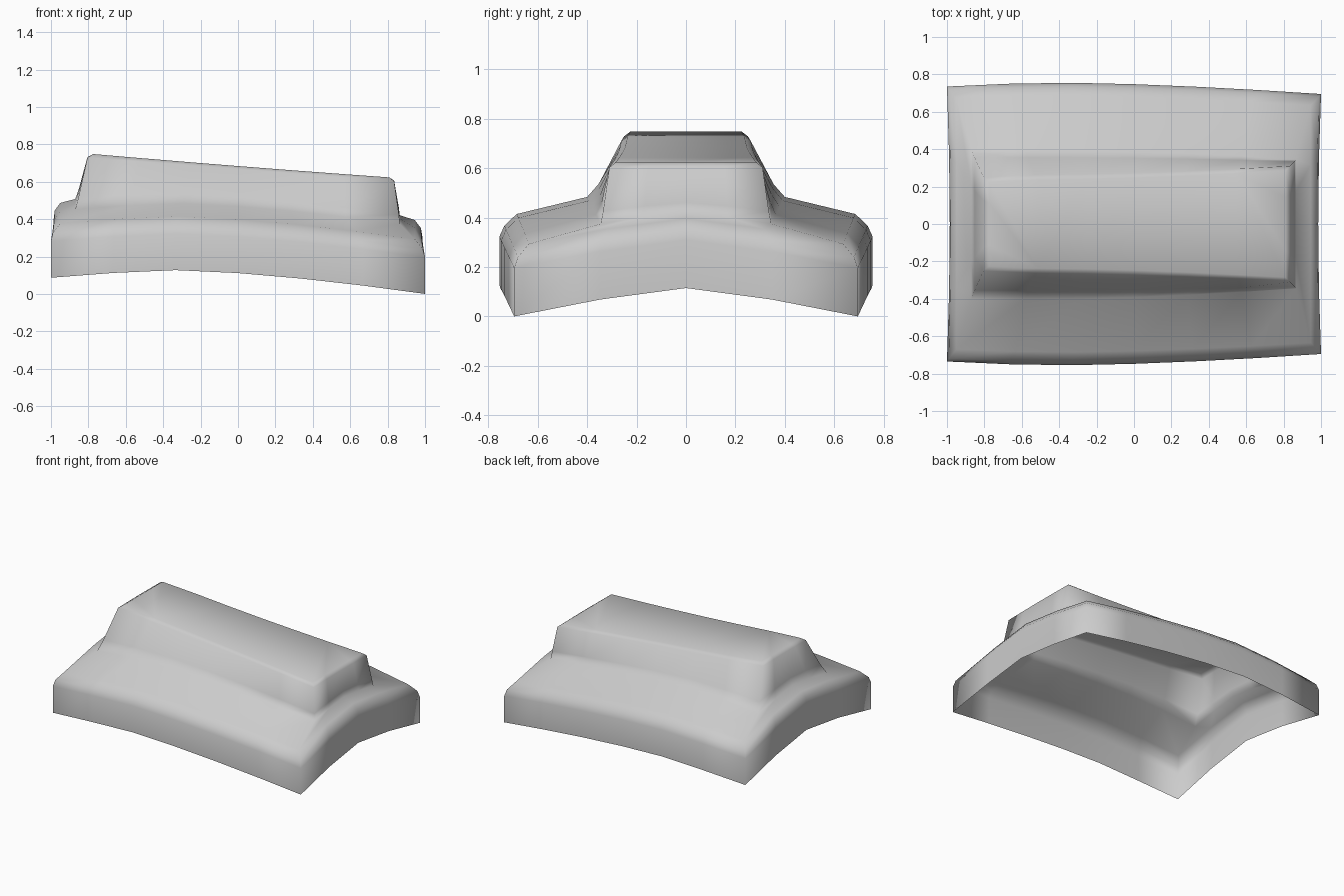
import bpy, bmesh

if "Cube" in bpy.data.objects:
    bpy.data.objects.remove(bpy.data.objects["Cube"])

NX, NY = 6, 4  # segments along the sides and along the ends


def base(x, y):
    """Saddle-backed underside: arched along x, crowned across y."""
    d = x + 0.33
    arch = 0.135 - (0.14 * (d / 1.33) ** 1.5 if d > 0 else 0.045 * (-d / 0.67) ** 1.5)
    return arch + 0.12 * (1 - (abs(y) / 0.72) ** 1.3)


def roof(x):
    """Sloping top of the raised block."""
    return 0.75 - 0.079 * (x + 0.775) - 0.005 * max(0, 1 - x * x)


def width(w, x, x0, x1):
    """Half width through left, middle (x = -0.33) and right values."""
    left, mid, right = w
    d = x + 0.33
    if d < 0:
        return mid + (left - mid) * (d / (x0 + 0.33)) ** 2
    return mid + (right - mid) * (d / (x1 + 0.33)) ** 1.5


def ring(bm, x0, x1, w, off, t, bow):
    """Closed loop of vertices, counter-clockwise; t blends ledge to roof."""
    uv = [(-1 + 2 * i / NX, -1) for i in range(NX)]
    uv += [(1, -1 + 2 * i / NY) for i in range(NY)]
    uv += [(-u, -v) for u, v in uv]
    verts = []
    for u, v in uv:
        x = x0 + (x1 - x0) * (u + 1) / 2
        y = v * width(w, x, x0, x1)
        z = (1 - t) * (base(x, y) + off) + t * roof(x)
        if abs(u) == 1:
            x -= u * bow * (1 - v * v)
        verts.append(bm.verts.new((x, y, z)))
    return verts


# Loops from the bottom rim up to the roof
LOOPS = [
    (-1.00, 1.00, (0.735, 0.755, 0.695), 0.0, 0, 0.015),
    (-1.00, 1.00, (0.735, 0.755, 0.695), 0.195, 0, 0.015),
    (-0.99, 0.988, (0.72, 0.735, 0.68), 0.235, 0, 0.01),
    (-0.95, 0.945, (0.67, 0.685, 0.635), 0.272, 0, 0.0),
    (-0.87, 0.865, (0.40, 0.40, 0.345), 0.285, 0, 0.0),
    (-0.852, 0.86, (0.355, 0.355, 0.335), 0.285, 0.2, 0.0),
    (-0.805, 0.835, (0.25, 0.265, 0.31), 0.285, 0.92, 0.0),
    (-0.775, 0.81, (0.225, 0.24, 0.285), 0.285, 1, 0.0),
]

# Open-bottomed shell with the raised block
bm = bmesh.new()
rings = [ring(bm, *loop) for loop in LOOPS]
for a, b in zip(rings, rings[1:]):
    for i in range(len(a)):
        j = (i + 1) % len(a)
        bm.faces.new((a[i], a[j], b[j], b[i]))

# Roof strips joining the two long sides
top = rings[-1]
n = len(top)
opposite = [top[(NX + NY + NX - i) % n] for i in range(NX + 1)]
for i in range(NX):
    quad = [top[i], top[i + 1], opposite[i + 1], opposite[i]]
    if i == 0:
        quad += top[NX + NY + NX + 1:]
    if i == NX - 1:
        quad = quad[:2] + top[NX + 1:NX + NY] + quad[2:]
    bm.faces.new(quad)
for f in bm.faces:
    f.smooth = True

mesh = bpy.data.meshes.new("cover_shell")
bm.to_mesh(mesh)
bm.free()
bpy.context.collection.objects.link(bpy.data.objects.new("cover_shell", mesh))
